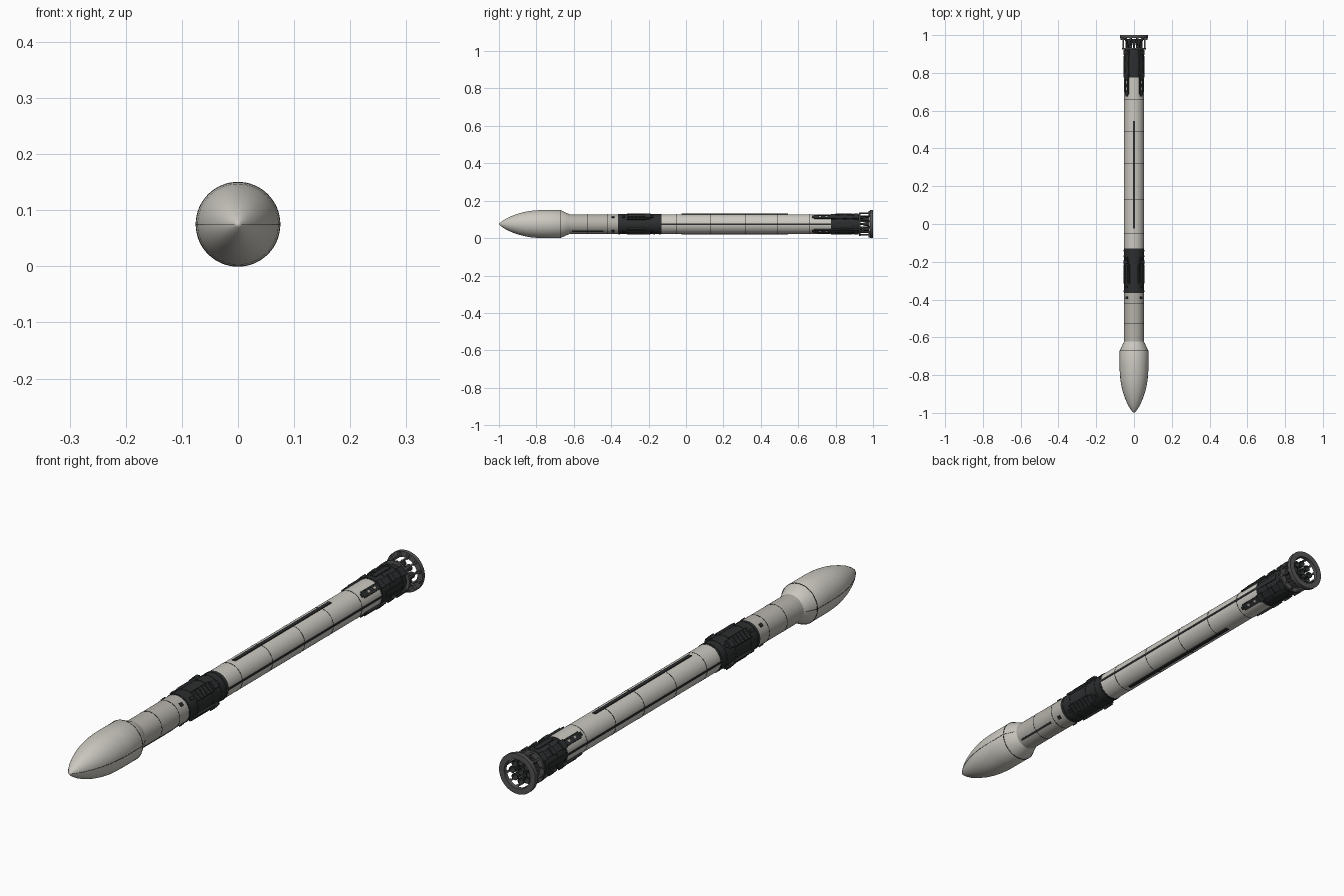
import bpy, bmesh, math
from mathutils import Matrix, Vector

CZ = 0.075   # height of the long axis
R = 0.0525   # main body radius


def mat(name, c):
    m = bpy.data.materials.new(name)
    m.diffuse_color = (*c, 1)
    return m


WHITE = mat("off_white", (0.60, 0.58, 0.53))
SHADE = mat("warm_grey", (0.47, 0.45, 0.41))
BLACK = mat("black", (0.025, 0.027, 0.028))
DARK = mat("dark_metal", (0.09, 0.09, 0.09))


def finish(name, bm, m, smooth=True):
    bmesh.ops.recalc_face_normals(bm, faces=bm.faces)
    me = bpy.data.meshes.new(name)
    bm.to_mesh(me)
    bm.free()
    me.materials.append(m)
    ob = bpy.data.objects.new(name, me)
    bpy.context.collection.objects.link(ob)
    if smooth:
        bpy.ops.object.select_all(action='DESELECT')
        ob.select_set(True)
        bpy.context.view_layer.objects.active = ob
        bpy.ops.object.shade_smooth_by_angle(angle=math.radians(35))
    return ob


def lathe(name, prof, m, closed=False, seg=64, cx=0, cz=CZ):
    """Revolve (y, radius) points around the long axis."""
    bm = bmesh.new()
    rings = [[bm.verts.new((cx + r * math.cos(2 * math.pi * i / seg), y,
                            cz + r * math.sin(2 * math.pi * i / seg)))
              for i in range(seg)] for y, r in prof]
    pairs = list(zip(rings, rings[1:])) + ([(rings[-1], rings[0])] if closed else [])
    for a, b in pairs:
        for i in range(seg):
            j = (i + 1) % seg
            bm.faces.new((a[i], a[j], b[j], b[i]))
    bmesh.ops.remove_doubles(bm, verts=bm.verts, dist=1e-6)
    return finish(name, bm, m)


def pads(name, angles, boxes, m):
    """Boxes (y0, y1, r0, r1, width, sideways offset) set around the body."""
    bm = bmesh.new()
    for a in angles:
        rot = Matrix.Translation((0, 0, CZ)) @ Matrix.Rotation(-math.radians(a), 4, 'Y')
        for y0, y1, r0, r1, w, off in boxes:
            mx = (rot @ Matrix.Translation(((r0 + r1) / 2, (y0 + y1) / 2, off))
                  @ Matrix.Diagonal((r1 - r0, y1 - y0, w, 1)))
            bmesh.ops.create_cube(bm, size=1, matrix=mx)
    return finish(name, bm, m, False)


def tube(y0, y1, r):
    return [(y0, 0), (y0, r), (y1, r), (y1, 0)]


DIAG = (45, 135, 225, 315)

# payload fairing with ogive nose and tapered boat tail
nose = [(-1, 0), (-0.995, 0.006), (-0.98, 0.018), (-0.955, 0.033), (-0.925, 0.046),
        (-0.89, 0.058), (-0.855, 0.0665), (-0.82, 0.072), (-0.78, 0.0748),
        (-0.75, 0.075), (-0.672, 0.075)]
lathe("payload_fairing", nose + [(-0.63, 0.056), (-0.622, 0.052), (-0.622, 0)], WHITE)

# fairing split lines
for side in (-1, 1):
    cu = bpy.data.curves.new("fairing_split_line", 'CURVE')
    cu.dimensions = '3D'
    cu.bevel_depth = 0.0007
    cu.bevel_resolution = 1
    sp = cu.splines.new('POLY')
    pts = nose[1:] + [(-0.63, 0.056)]
    sp.points.add(len(pts) - 1)
    for p, (y, r) in zip(sp.points, pts):
        p.co = (side * r, y, CZ, 1)
    cu.materials.append(BLACK)
    bpy.context.collection.objects.link(bpy.data.objects.new("fairing_split_line", cu))

# body sections
lathe("upper_stage", tube(-0.63, -0.36, R), SHADE)
lathe("interstage", tube(-0.364, -0.13, R + 0.0008), BLACK)
lathe("booster_tank", tube(-0.135, 0.78, R), WHITE)
lathe("engine_section", [(0.775, 0), (0.775, R + 0.0008), (0.915, R + 0.0008),
                         (0.928, 0.050), (0.928, 0)], BLACK)

# seams and raised bands
for y, r in [(-0.672, 0.075), (-0.525, R), (-0.42, R), (-0.05, R), (0.13, R),
             (0.32, R), (0.49, R), (0.66, R)]:
    lathe("panel_seam", [(y - 0.0012, r - 0.001), (y - 0.0012, r + 0.0005),
                         (y + 0.0012, r + 0.0005), (y + 0.0012, r - 0.001)], BLACK, True)
for y0, y1 in [(-0.36, -0.352), (-0.315, -0.31), (-0.225, -0.22), (-0.175, -0.167),
               (-0.145, -0.137), (0.78, 0.787), (0.83, 0.835), (0.90, 0.908)]:
    lathe("raised_band", [(y0, R - 0.001), (y0, R + 0.002), (y1, R + 0.002),
                          (y1, R - 0.001)], BLACK, True)

# cable ducts along the booster and upper stage
pads("top_and_bottom_duct", (90, 270), [(-0.025, 0.545, 0.050, 0.0555, 0.013, 0)], BLACK)
pads("side_duct", (0, 180), [(-0.13, 0.775, 0.050, 0.0540, 0.008, 0)], BLACK)
pads("upper_stage_duct", (315,), [(-0.61, -0.44, 0.050, 0.0540, 0.008, 0)], BLACK)

# thruster pods on the upper stage
pads("thruster_pod", DIAG, [(-0.397, -0.383, 0.050, 0.0560, 0.014, 0)], BLACK)

# folded grid fins: frame, lattice bars and hinge block
fin = [(-0.315, -0.215, 0.050, 0.0555, 0.040, 0),
       (-0.315, -0.215, 0.0555, 0.0590, 0.003, 0.0185),
       (-0.315, -0.215, 0.0555, 0.0590, 0.003, -0.0185),
       (-0.213, -0.190, 0.050, 0.0640, 0.030, 0),
       (-0.187, -0.175, 0.050, 0.0600, 0.014, 0),
       (-0.340, -0.325, 0.050, 0.0590, 0.012, 0)]
fin += [(y, y + 0.002, 0.0555, 0.0585, 0.036, 0)
        for y in [-0.315 + 0.0196 * i for i in range(6)]]
fin += [(-0.315, -0.215, 0.0555, 0.0585, 0.0015, o) for o in (-0.009, 0, 0.009)]
pads("grid_fin", DIAG, fin, BLACK)

# folded landing leg fairings around the base
pads("landing_leg", DIAG, [
    (0.685, 0.925, 0.048, 0.0560, 0.026, 0),
    (0.675, 0.690, 0.048, 0.0570, 0.014, 0),
    (0.700, 0.770, 0.056, 0.0590, 0.004, 0.010),
    (0.700, 0.770, 0.056, 0.0590, 0.004, -0.010),
    (0.775, 0.800, 0.048, 0.0610, 0.032, 0),
    (0.840, 0.860, 0.048, 0.0610, 0.030, 0),
    (0.895, 0.922, 0.048, 0.0620, 0.034, 0)], BLACK)
pads("leg_latch", DIAG, [(0.710, 0.722, 0.055, 0.0575, 0.008, 0),
                         (0.745, 0.757, 0.055, 0.0575, 0.008, 0)], SHADE)
pads("base_panel", (0, 90, 180, 270), [(0.80, 0.89, 0.050, 0.0555, 0.020, 0)], BLACK)

# transport ring at the tail with its struts
lathe("tail_ring", [(0.985, 0.054), (0.985, 0.075), (1.0, 0.075), (1.0, 0.054)], DARK, True)
lathe("ring_mount", [(0.925, 0.045), (0.925, 0.063), (0.932, 0.063), (0.932, 0.045)],
      DARK, True)
pads("ring_strut", [i * 30 + 15 for i in range(12)], [
    (0.930, 0.988, 0.0565, 0.0625, 0.006, 0),
    (0.975, 0.988, 0.0565, 0.0720, 0.009, 0)], DARK)

# nine engine bells: one in the middle and eight around it
spots = [(0, 0)] + [(0.035 * math.cos(i * math.pi / 4), 0.035 * math.sin(i * math.pi / 4))
                    for i in range(8)]
for x, z in spots:
    lathe("engine_bell", [(0.920, 0), (0.920, 0.006), (0.938, 0.006), (0.942, 0.0045),
                          (0.950, 0.0075), (0.962, 0.0105), (0.980, 0.0125),
                          (0.980, 0.0115), (0.962, 0.0095), (0.945, 0.004), (0.945, 0)],
          BLACK, seg=24, cx=x, cz=CZ + z)
